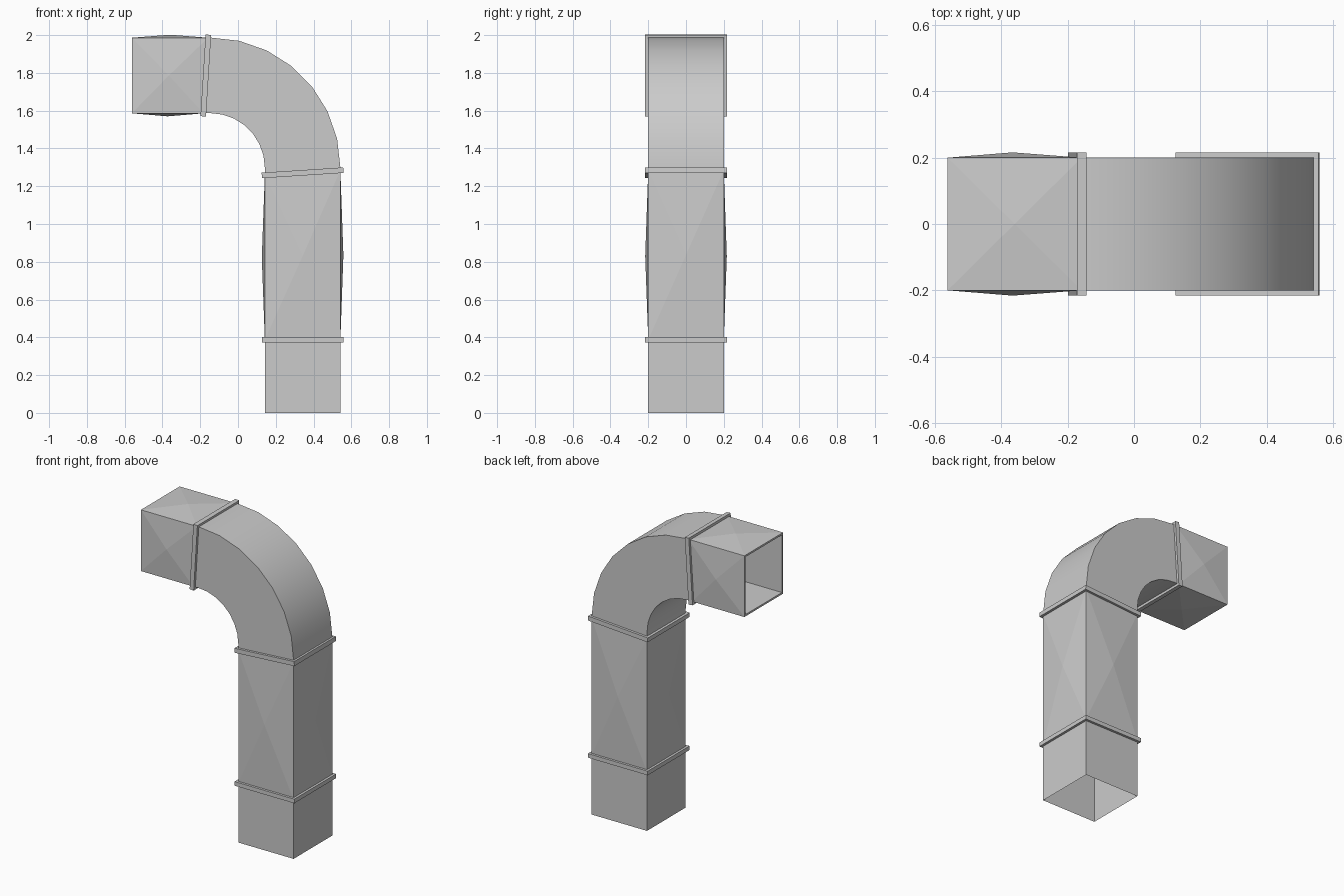
import bpy, bmesh, math
from mathutils import Vector

if "Cube" in bpy.data.objects:
    bpy.data.objects.remove(bpy.data.objects["Cube"])

HALF = 0.2      # half width of the duct
LIP = 0.016     # flange overhang and panel bulge


def section(outer, inner, grow=0.0):
    """Rectangular cross-section from its outer and inner (x, z) edge points."""
    o, i = Vector((outer[0], 0, outer[1])), Vector((inner[0], 0, inner[1]))
    d = (o - i).normalized() * grow
    y = Vector((0, HALF + grow, 0))
    o, i = o + d, i - d
    return [o - y, o + y, i + y, i - y]


def loft(name, sections, bulged=(), closed=False, smooth=False):
    """Skin consecutive sections; strips listed in bulged get a raised centre point."""
    bm = bmesh.new()
    rings = [[bm.verts.new(p) for p in s] for s in sections]
    middle = sum((p for s in sections for p in s), Vector()) / (4 * len(sections))
    count = len(rings) if closed else len(rings) - 1
    raised = []
    for k in range(count):
        a, b = rings[k], rings[(k + 1) % len(rings)]
        for j in range(4):
            n = (j + 1) % 4
            face = bm.faces.new((a[j], a[n], b[n], b[j]))
            if k in bulged:
                raised.append(face)
    bm.normal_update()
    for face in raised:
        c = face.calc_center_median()
        out = face.normal.copy()
        if out.dot(c - middle) < 0:
            out.negate()
        tip = bmesh.ops.poke(bm, faces=[face])["verts"][0]
        tip.co = c + out * LIP
    bmesh.ops.recalc_face_normals(bm, faces=bm.faces[:])
    mesh = bpy.data.meshes.new(name)
    bm.to_mesh(mesh)
    bm.free()
    ob = bpy.data.objects.new(name, mesh)
    bpy.context.collection.objects.link(ob)
    if smooth:
        bpy.ops.object.select_all(action='DESELECT')
        ob.select_set(True)
        bpy.context.view_layer.objects.active = ob
        bpy.ops.object.shade_smooth_by_angle(angle=math.radians(30))
    return ob


def flange(name, outer, inner, along):
    """Rectangular collar around a joint, half-thickness given by along (x, z)."""
    def shift(p, s):
        return (p[0] + s * along[0], p[1] + s * along[1])
    ends = [(shift(outer, s), shift(inner, s)) for s in (-1, 1)]
    loft(name, [section(*ends[0]), section(*ends[0], LIP),
                section(*ends[1], LIP), section(*ends[1])], closed=True)


XO, XI = 0.542, 0.142           # outer and inner x of the upright
ZO, ZI = 1.986, 1.586           # top and bottom z of the outlet
low = ((XO, 0.387), (XI, 0.387))
mid = ((XO, 1.284), (XI, 1.258))
top = ((-0.158, ZO), (-0.183, ZI))

# Upright: plain foot and bulged riser
loft("lower_duct", [section((XO, 0), (XI, 0)), section(*low)])
loft("riser_duct", [section(*low), section(*mid)], bulged=(0,))

# Elbow: quarter bend in seven steps
cx, cz, r_out, r_in = -0.147, 1.298, 0.689, 0.289
bend = [section(*mid)]
for k in range(8):
    a = math.pi / 2 * k / 7
    c, s = math.cos(a), math.sin(a)
    bend.append(section((cx + r_out * c, cz + r_out * s), (cx + r_in * c, cz + r_in * s)))
bend.append(section(*top))
loft("elbow_duct", bend, smooth=True)

# Outlet: bulged panels with a thin wall showing at the mouth
mouth = ((-0.562, ZO), (-0.562, ZI))
loft("outlet_duct", [section(*top), section(*mouth),
                     section(*mouth, -0.012), section(*top, -0.012)], bulged=(0,))

# Flanges at the joints
flange("lower_flange", *low, (0, 0.0135))
flange("riser_flange", *mid, (-0.001, 0.0145))
flange("outlet_flange", *top, (0.0145, -0.001))
